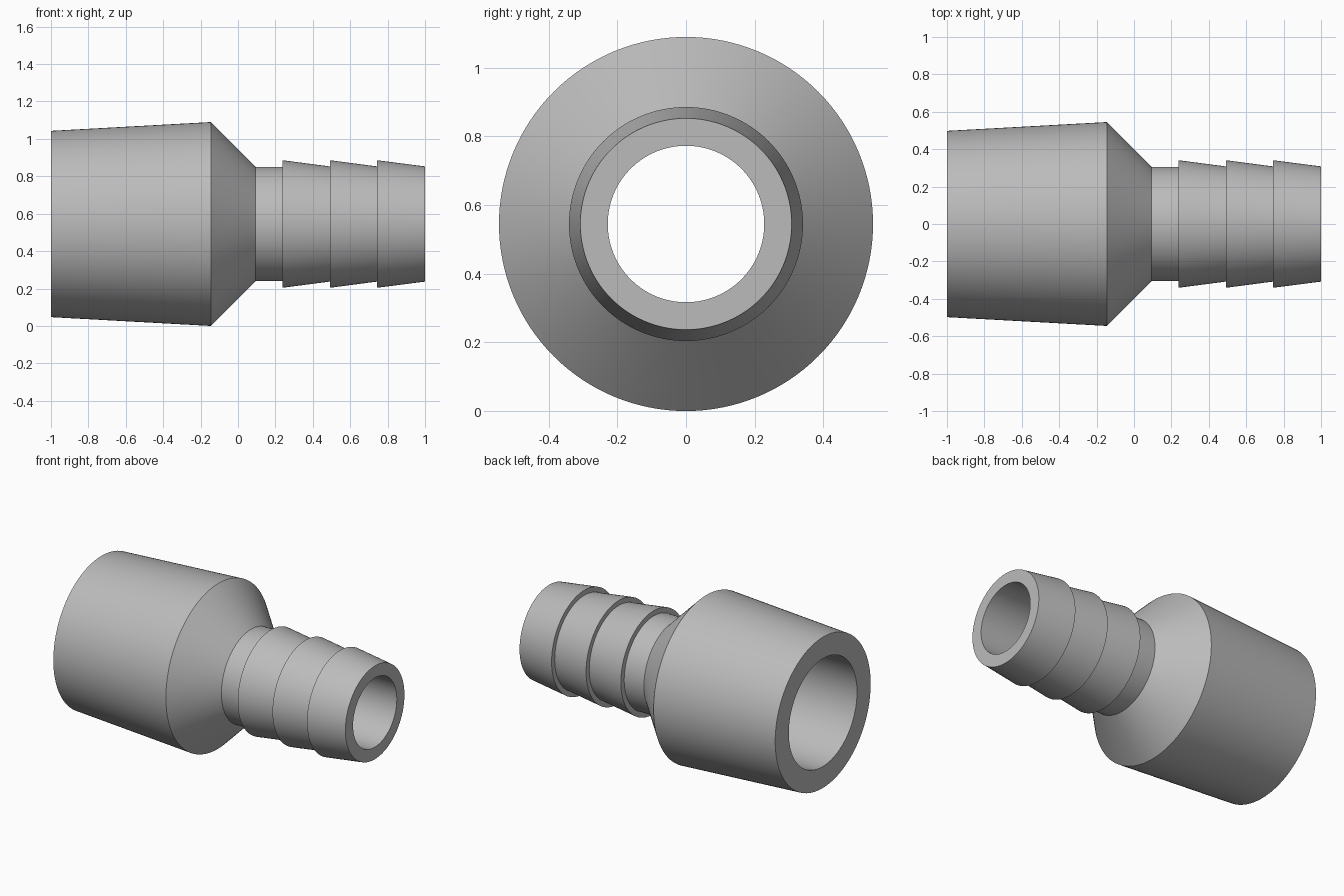
import bpy, bmesh, math
from mathutils import Matrix, Vector

cube = bpy.data.objects.get("Cube")
if cube:
    bpy.data.objects.remove(cube, do_unlink=True)

SEGMENTS = 128
AXIS_Z = 0.545

grey = bpy.data.materials.new("plain grey")
grey.use_nodes = True
colour = (0.5, 0.5, 0.5, 1)
grey.diffuse_color = colour
grey.node_tree.nodes["Principled BSDF"].inputs["Base Color"].default_value = colour


def revolve(name, profile):
    """Turn a closed (x, radius) profile about the x axis."""
    bm = bmesh.new()
    rings = []
    for x, r in profile:
        rings.append([bm.verts.new((x, r * math.sin(a), r * math.cos(a)))
                      for a in (math.tau * i / SEGMENTS for i in range(SEGMENTS))])
    for a, b in zip(rings, rings[1:] + rings[:1]):
        for i in range(SEGMENTS):
            j = (i + 1) % SEGMENTS
            bm.faces.new((a[i], a[j], b[j], b[i]))
    bmesh.ops.recalc_face_normals(bm, faces=bm.faces)
    mesh = bpy.data.meshes.new(name)
    bm.to_mesh(mesh)
    bm.free()
    mesh.materials.append(grey)
    obj = bpy.data.objects.new(name, mesh)
    obj.location.z = AXIS_Z
    bpy.context.collection.objects.link(obj)
    bpy.ops.object.select_all(action='DESELECT')
    obj.select_set(True)
    bpy.context.view_layer.objects.active = obj
    bpy.ops.object.shade_smooth_by_angle(angle=math.radians(25))
    return obj


# Tapered socket, shoulder cone and plain neck
outside = [(-1, 0.498), (-0.145, 0.545), (0.093, 0.306)]

# Three hose barbs, each a step up followed by a taper
barb_starts = [0.237, 0.491, 0.743]
for start, end in zip(barb_starts, barb_starts[1:] + [1]):
    outside += [(start, 0.306), (start, 0.341), (end, 0.308)]

# Through bore: narrow in the tail, wide in the socket
bore = [(1, 0.228), (0.093, 0.228), (-0.145, 0.356), (-1, 0.356)]

# Drop the repeated points where a taper meets the next step
profile = []
for p in outside + bore:
    if not profile or (Vector(p) - Vector(profile[-1])).length > 0.01:
        profile.append(p)

revolve("barbed_hose_adapter", profile)
